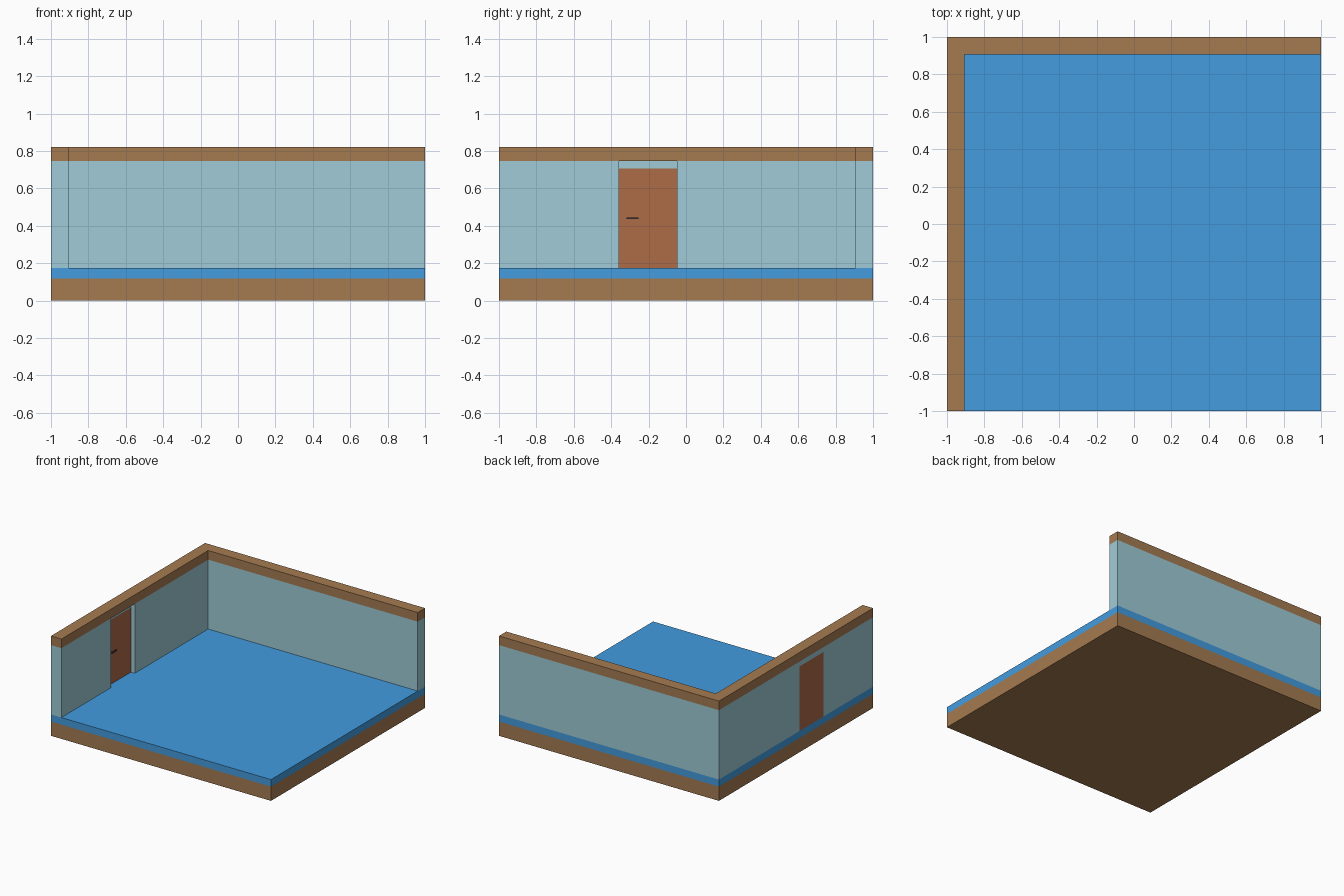
import bpy, bmesh

if "Cube" in bpy.data.objects:
    bpy.data.objects.remove(bpy.data.objects["Cube"])


def material(name, rgb):
    m = bpy.data.materials.new(name)
    m.diffuse_color = [(c / 255) ** 2.2 for c in rgb] + [1]
    m.use_nodes = True
    m.node_tree.nodes["Principled BSDF"].inputs["Base Color"].default_value = m.diffuse_color
    return m


BROWN = material("brown_trim", (163, 122, 82))
BLUE = material("blue_floor", (69, 155, 222))
PALE = material("pale_wall", (158, 202, 214))
RUST = material("door_rust", (172, 106, 72))
DARK = material("handle_dark", (70, 70, 75))


def prism(name, outline, z0, z1, mat):
    """Extrude a counter-clockwise plan outline from z0 to z1."""
    bm = bmesh.new()
    face = bm.faces.new([bm.verts.new((x, y, z0)) for x, y in outline])
    top = bmesh.ops.extrude_face_region(bm, geom=[face])["geom"]
    bmesh.ops.translate(bm, vec=(0, 0, z1 - z0),
                        verts=[v for v in top if isinstance(v, bmesh.types.BMVert)])
    bmesh.ops.recalc_face_normals(bm, faces=bm.faces)
    mesh = bpy.data.meshes.new(name)
    bm.to_mesh(mesh)
    bm.free()
    mesh.materials.append(mat)
    obj = bpy.data.objects.new(name, mesh)
    bpy.context.collection.objects.link(obj)
    return obj


def box(name, x0, x1, y0, y1, z0, z1, mat):
    return prism(name, [(x0, y0), (x1, y0), (x1, y1), (x0, y1)], z0, z1, mat)


IN = 0.905                            # inner wall face
FLOOR, DOOR_TOP, WALL_TOP, TOP = 0.175, 0.705, 0.745, 0.82
DY0, DY1, DX = -0.358, -0.047, -0.94  # door sides and inner door face


def ell(y0):
    """L-shaped wall plan whose left leg starts at y0."""
    return [(-1, y0), (-IN, y0), (-IN, IN), (1, IN), (1, 1), (-1, 1)]


# Foundation and floor
box("foundation", -1, 1, -1, 1, 0, 0.117, BROWN)
box("floor", -1, 1, -1, 1, 0.117, FLOOR, BLUE)

# Walls either side of the doorway, with the cap on top
prism("corner_wall", ell(DY1), FLOOR, WALL_TOP, PALE)
box("front_left_wall", -1, -IN, -1, DY0, FLOOR, WALL_TOP, PALE)
prism("wall_cap", ell(-1), WALL_TOP, TOP, BROWN)

# Door set flush with the outside, lintel above it
box("door", -1, DX, DY0, DY1, FLOOR, DOOR_TOP, RUST)
box("door_lintel", -1, DX, DY0, DY1, DOOR_TOP, WALL_TOP, PALE)

# Lever handle on the inside
box("handle_stem", DX, DX + 0.018, -0.318, -0.308, 0.435, 0.445, DARK)
box("handle_lever", DX + 0.012, DX + 0.02, -0.318, -0.255, 0.435, 0.445, DARK)
